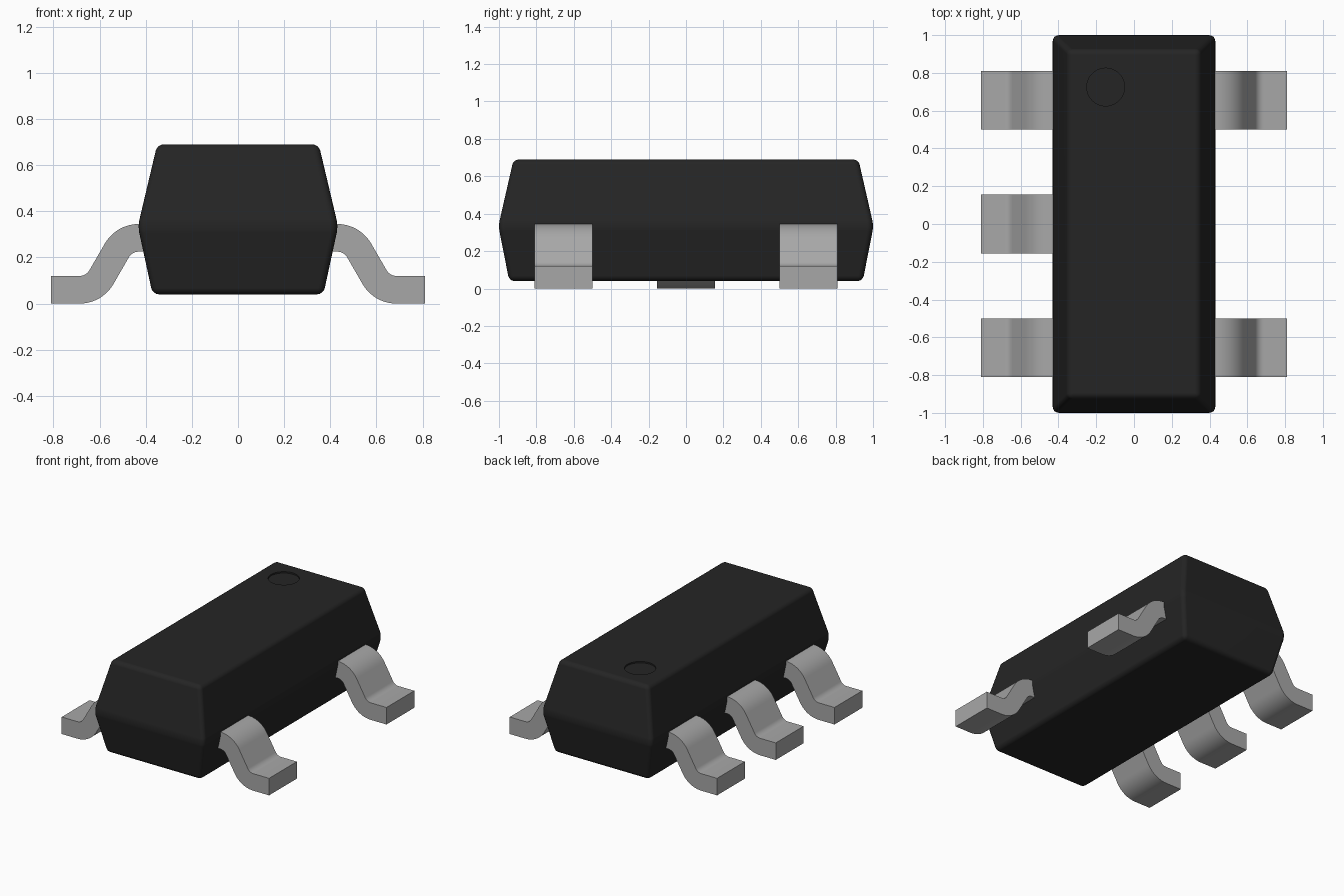
import bpy, bmesh, math

cube = bpy.data.objects.get("Cube")
if cube:
    bpy.data.objects.remove(cube, do_unlink=True)


def material(name, grey):
    m = bpy.data.materials.new(name)
    m.use_nodes = True
    col = (grey, grey, grey, 1)
    m.diffuse_color = col
    bsdf = next(n for n in m.node_tree.nodes if n.type == 'BSDF_PRINCIPLED')
    bsdf.inputs["Base Color"].default_value = col
    bsdf.inputs["Roughness"].default_value = 0.6
    return m


def add_object(name, bm, mat):
    bmesh.ops.recalc_face_normals(bm, faces=bm.faces)
    me = bpy.data.meshes.new(name)
    bm.to_mesh(me)
    bm.free()
    me.materials.append(mat)
    ob = bpy.data.objects.new(name, me)
    bpy.context.collection.objects.link(ob)
    return ob


def activate(ob):
    bpy.ops.object.select_all(action='DESELECT')
    ob.select_set(True)
    bpy.context.view_layer.objects.active = ob


black = material("black plastic", 0.018)
metal = material("grey metal", 0.39)

# Body: three stacked rectangles, widest at the belt, all edges rounded
bm = bmesh.new()
rings = []
for hx, hy, z in [(0.37, 0.945, 0.04), (0.434, 1.003, 0.335), (0.35, 0.922, 0.69)]:
    rings.append([bm.verts.new((sx * hx, sy * hy, z))
                  for sx, sy in ((-1, -1), (1, -1), (1, 1), (-1, 1))])
bm.faces.new(rings[0])
bm.faces.new(rings[2])
for low, high in zip(rings, rings[1:]):
    for i in range(4):
        j = (i + 1) % 4
        bm.faces.new((low[i], low[j], high[j], high[i]))
bmesh.ops.recalc_face_normals(bm, faces=bm.faces)
bmesh.ops.bevel(bm, geom=bm.edges[:], offset=0.028, segments=4,
                profile=0.5, affect='EDGES', clamp_overlap=True)
body = add_object("body", bm, black)

# Shallow round orientation mark sunk into the top
bpy.ops.mesh.primitive_cylinder_add(vertices=48, radius=0.1, depth=0.1,
                                    location=(-0.15, 0.725, 0.69 - 0.01 + 0.05))
cutter = bpy.context.object
cutter.name = "mark_cutter"
cutter.hide_render = True
cutter.data.materials.append(black)
activate(body)
cut = body.modifiers.new("mark", 'BOOLEAN')
cut.operation = 'DIFFERENCE'
cut.solver = 'EXACT'
cut.object = cutter
bpy.ops.object.modifier_apply(modifier=cut.name)
bpy.data.objects.remove(cutter, do_unlink=True)
bpy.ops.object.shade_smooth_by_angle(angle=math.radians(35))
wn = body.modifiers.new("flat_face_normals", 'WEIGHTED_NORMAL')
wn.keep_sharp = True

# Lead profile: two opposite 60 degree bends joined by a straight slope
THICK, R_IN, BEND, STEPS = 0.12, 0.05, math.radians(60), 10
R_MID = R_IN + THICK / 2
X_START, Z_TOP, Z_FOOT, X_TIP = 0.43, 0.285, 0.06, 0.81
slope = (Z_TOP - Z_FOOT - 2 * R_MID * (1 - math.cos(BEND))) / math.sin(BEND)
x_foot = X_START + 2 * R_MID * math.sin(BEND) + slope * math.cos(BEND)


def lead_side(offset):
    """Line parallel to the lead's centre line, offset upwards."""
    pts = [(0.36, Z_TOP + offset)]
    for i in range(STEPS + 1):
        a = BEND * i / STEPS
        r = R_MID + offset
        pts.append((X_START + r * math.sin(a), Z_TOP - R_MID + r * math.cos(a)))
    for i in range(STEPS, -1, -1):
        a = BEND * i / STEPS
        r = R_MID - offset
        pts.append((x_foot - r * math.sin(a), Z_FOOT + R_MID - r * math.cos(a)))
    pts.append((X_TIP, Z_FOOT + offset))
    return pts


def add_lead(name, side, y, half_width=0.155):
    bm = bmesh.new()
    top, bottom = [[[bm.verts.new((side * x, y + s * half_width, z)) for x, z in lead_side(o)]
                    for s in (-1, 1)] for o in (THICK / 2, -THICK / 2)]
    n = len(top[0])
    for i in range(n - 1):
        for a, b in ((top[0], top[1]), (top[1], bottom[1]),
                     (bottom[1], bottom[0]), (bottom[0], top[0])):
            bm.faces.new((a[i], a[i + 1], b[i + 1], b[i]))
    for k in (0, n - 1):
        bm.faces.new((top[0][k], top[1][k], bottom[1][k], bottom[0][k]))
    ob = add_object(name, bm, metal)
    activate(ob)
    bpy.ops.object.shade_smooth_by_angle(angle=math.radians(30))


# Three leads on the right side, two on the left
for place, y in (("front", -0.655), ("middle", 0.0), ("back", 0.655)):
    add_lead("lead_right_" + place, -1, y)
    if place != "middle":
        add_lead("lead_left_" + place, 1, y)
